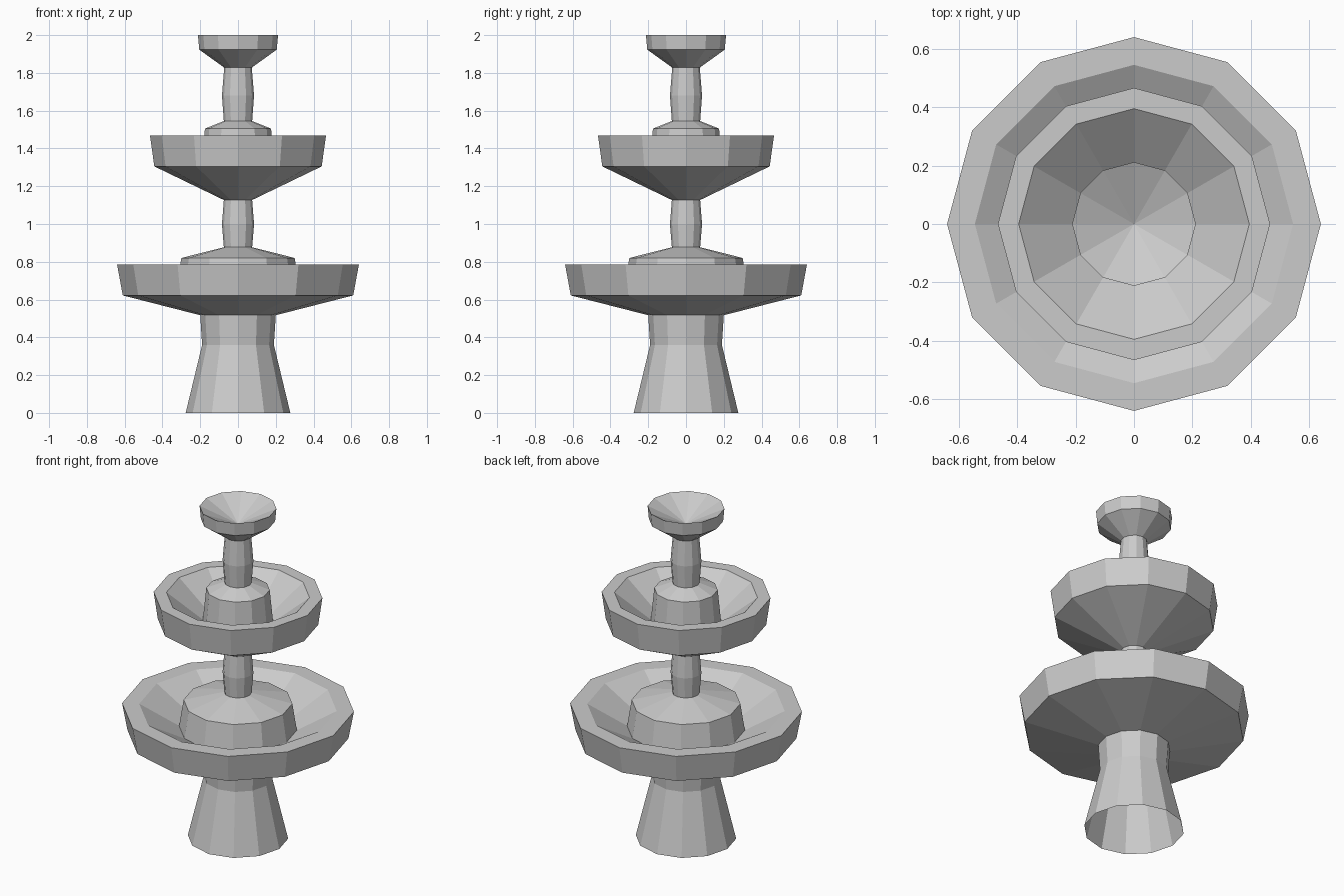
import bpy, bmesh
from math import cos, sin, pi

if "Cube" in bpy.data.objects:
    bpy.data.objects.remove(bpy.data.objects["Cube"])

SIDES = 12


def lathe(name, profile):
    """Revolve (radius, z) points into a faceted part; radius 0 makes a tip."""
    bm = bmesh.new()
    rings = []
    for r, z in profile:
        n = SIDES if r > 0 else 1
        rings.append([bm.verts.new((r * cos(2 * pi * i / SIDES),
                                    r * sin(2 * pi * i / SIDES), z)) for i in range(n)])
    for a, b in zip(rings, rings[1:]):
        for i in range(SIDES):
            j = (i + 1) % SIDES
            if len(b) == 1:
                bm.faces.new((a[i], a[j], b[0]))
            else:
                bm.faces.new((a[i], a[j], b[j], b[i]))
    mesh = bpy.data.meshes.new(name)
    bm.to_mesh(mesh)
    bm.free()
    obj = bpy.data.objects.new(name, mesh)
    bpy.context.collection.objects.link(obj)
    return obj


# Flared pedestal, open underneath
lathe("pedestal", [(0.277, 0), (0.19, 0.36), (0.2, 0.517)])

# Large lower basin with flat rim and sloping inside
lathe("lower_basin", [(0.2, 0.517), (0.61, 0.622), (0.64, 0.785),
                      (0.545, 0.785), (0.325, 0.66)])
lathe("lower_dome", [(0.325, 0.66), (0.3, 0.82), (0.075, 0.877)])
lathe("lower_column", [(0.075, 0.877), (0.085, 1.0), (0.075, 1.127)])

# Middle basin
lathe("upper_basin", [(0.075, 1.127), (0.443, 1.305), (0.466, 1.468),
                      (0.395, 1.468), (0.194, 1.31)])
lathe("upper_dome", [(0.194, 1.31), (0.175, 1.505), (0.075, 1.545)])
lathe("upper_column", [(0.075, 1.545), (0.085, 1.68), (0.073, 1.828)])

# Small top cup with conical hollow
lathe("top_cup", [(0.073, 1.828), (0.205, 1.923), (0.212, 2.0), (0, 1.9)])
